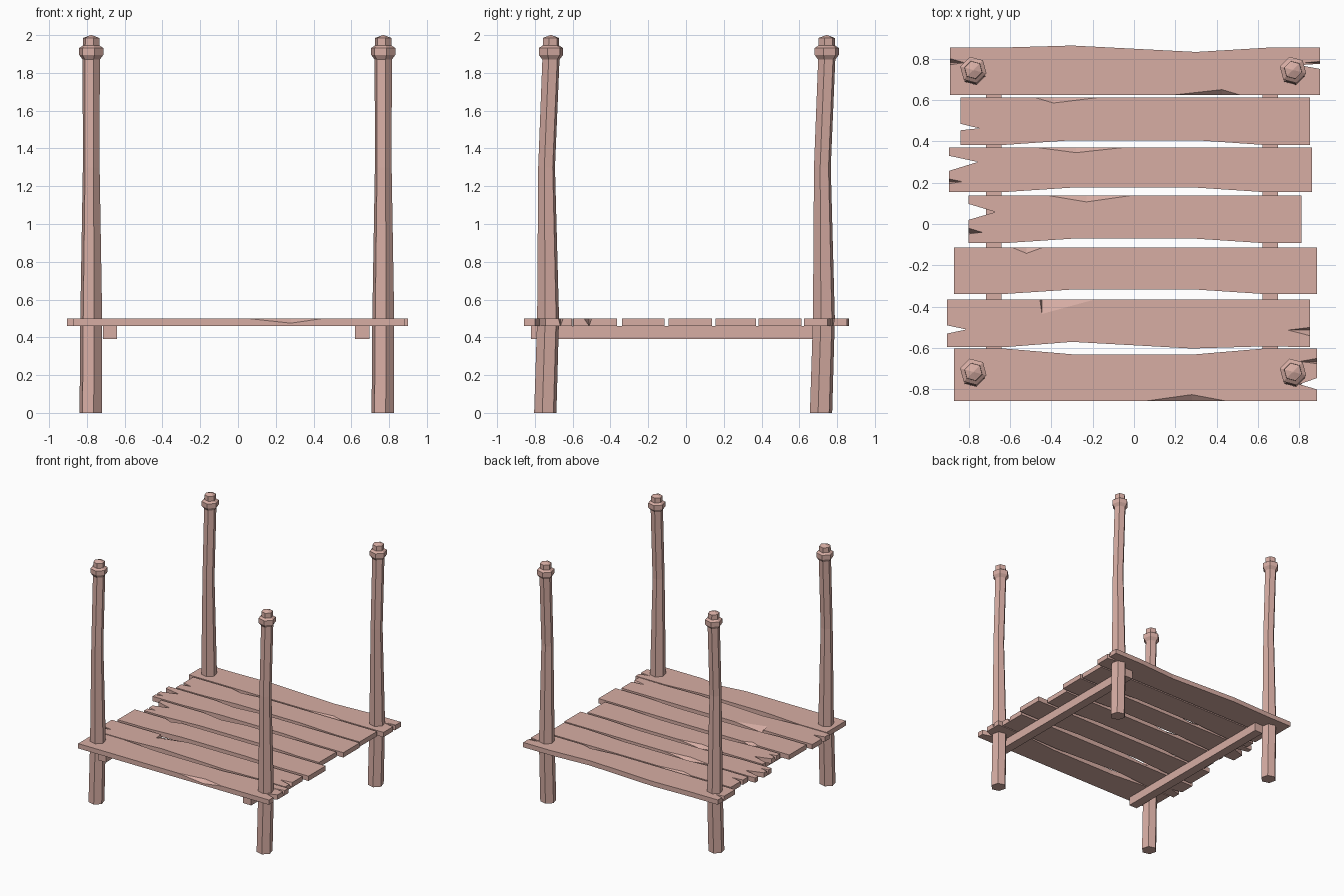
import bpy, bmesh, math

if "Cube" in bpy.data.objects:
    bpy.data.objects.remove(bpy.data.objects["Cube"])

wood = bpy.data.materials.new("wood")
wood.diffuse_color = (0.68, 0.42, 0.37, 1)
wood.use_nodes = True
wood.node_tree.nodes["Principled BSDF"].inputs["Base Color"].default_value = wood.diffuse_color
TOP, BOT = 0.5, 0.46


def finish(name, bm):
    bmesh.ops.remove_doubles(bm, verts=bm.verts, dist=1e-4)
    bmesh.ops.recalc_face_normals(bm, faces=bm.faces)
    mesh = bpy.data.meshes.new(name)
    bm.to_mesh(mesh)
    bm.free()
    mesh.materials.append(wood)
    obj = bpy.data.objects.new(name, mesh)
    bpy.context.collection.objects.link(obj)
    return obj


def skin(bm, rings):
    """Bridge successive rings of points and cap both ends."""
    vs = [[bm.verts.new(p) for p in ring] for ring in rings]
    n = len(vs[0])
    for a, b in zip(vs, vs[1:]):
        for i in range(n):
            j = (i + 1) % n
            bm.faces.new((a[i], a[j], b[j], b[i]))
    bm.faces.new(vs[0])
    bm.faces.new(vs[-1])


# Bent hexagonal post with collar and knob: (y offset, z, radius)
POST = [(-0.745, 0, 0.061), (-0.73, 0.5, 0.060), (-0.738, 1.3, 0.046), (-0.715, 1.87, 0.047),
        (-0.715, 1.895, 0.066), (-0.715, 1.932, 0.066), (-0.715, 1.945, 0.045),
        (-0.715, 1.985, 0.044), (-0.715, 2.0, 0.003)]


def post(name, dx, dy):
    bm = bmesh.new()
    angles = [math.radians(45 + 60 * i) for i in range(6)]
    skin(bm, [[(dx - 0.777 - 0.003 * (z < 0.1) + r * math.cos(a), dy + y + r * math.sin(a), z)
               for a in angles] for y, z, r in POST])
    finish(name, bm)


for side, dx in (("left", 0), ("right", 1.546)):
    for end, dy in (("front", 0), ("back", 1.46)):
        post(f"{end}_{side}_post", dx, dy)

# Rails below the deck
for name, x in (("left_rail", -0.678), ("right_rail", 0.658)):
    bm = bmesh.new()
    bmesh.ops.create_cube(bm, size=1)
    for v in bm.verts:
        v.co = (x + v.co.x * 0.075, -0.05 + v.co.y * 1.54, 0.425 + v.co.z * 0.07)
    finish(name, bm)


def plank(name, box, front=(), back=(), left=(), right=()):
    """Edges hold wave points (x, y), chips or splits (start, middle, end, inset, depth).
    Depth None is a split through the full thickness."""
    x0, x1, y0, y1 = box
    tops, mids, bots = [], [], []

    def add(top, under=None, depth=0):
        under = under or top
        tops.append((*top, TOP))
        mids.append((*under, TOP - depth))
        bots.append((*under, BOT))

    def edge(corner, items, fixed, along_x):
        add(corner)
        for it in items:
            if len(it) == 2:
                add(it)
                continue
            s, m, e, inset, depth = it
            at = (lambda t, f: (t, f)) if along_x else (lambda t, f: (f, t))
            add(at(s, fixed))
            if depth is None:
                add(at(m, inset))
            else:
                add(at(m, inset), at(m, fixed), depth)
            add(at(e, fixed))

    edge((x0, y0), front, y0, True)
    edge((x1, y0), right, x1, False)
    edge((x1, y1), back, y1, True)
    edge((x0, y1), left, x0, False)
    bm = bmesh.new()
    skin(bm, [tops, mids, bots])
    finish(name, bm)


def bow(y, d):
    return [(-0.62, y), (-0.3, y + d), (0.3, y + d), (0.62, y)]


C, D = 0.025, 0.04   # shallow chip, sloped split

# Deck planks from front to back
plank("plank_1", (-0.87, 0.885, -0.857, -0.603),
      front=[(0.05, 0.28, 0.45, -0.825, C)],
      right=[(-0.80, -0.775, -0.745, 0.80, None), (-0.675, -0.665, -0.65, 0.80, D)],
      back=bow(-0.603, -0.027)[::-1])
plank("plank_2", (-0.905, 0.85, -0.595, -0.365),
      front=[(-0.62, -0.595), (-0.3, -0.57), (0.28, -0.602), (0.62, -0.592)],
      right=[(-0.54, -0.513, -0.50, 0.745, D)],
      back=[(-0.19, -0.445, -0.455, -0.435, C)],
      left=[(-0.49, -0.51, -0.53, -0.81, None)])
plank("plank_3", (-0.87, 0.885, -0.338, -0.113), front=bow(-0.338, 0.021),
      back=[(-0.44, -0.52, -0.59, -0.142, C)])
plank("plank_4", (-0.80, 0.81, -0.092, 0.137), front=bow(-0.092, 0.021),
      back=[(-0.02, -0.23, -0.41, 0.107, C)],
      left=[(0.097, 0.058, 0.02, -0.67, None), (-0.02, -0.04, -0.048, -0.735, D)])
plank("plank_5", (-0.895, 0.86, 0.155, 0.37), front=bow(0.155, 0.021),
      back=[(-0.05, -0.28, -0.47, 0.345, C)],
      left=[(0.33, 0.30, 0.257, -0.755, None), (0.218, 0.205, 0.195, -0.83, D)])
plank("plank_6", (-0.84, 0.85, 0.383, 0.612), front=bow(0.383, 0.022),
      back=[(-0.17, -0.39, -0.48, 0.585, C)],
      left=[(0.485, 0.463, 0.453, -0.75, None)])
plank("plank_7", (-0.89, 0.90, 0.625, 0.853),
      front=[(0.20, 0.425, 0.51, 0.65, C)],
      right=[(0.75, 0.768, 0.775, 0.80, None), (0.776, 0.779, 0.786, 0.82, D)],
      back=[(0.65, 0.853), (0.3, 0.832), (-0.3, 0.863), (-0.65, 0.853)],
      left=[(0.80, 0.78, 0.77, -0.82, D)])
